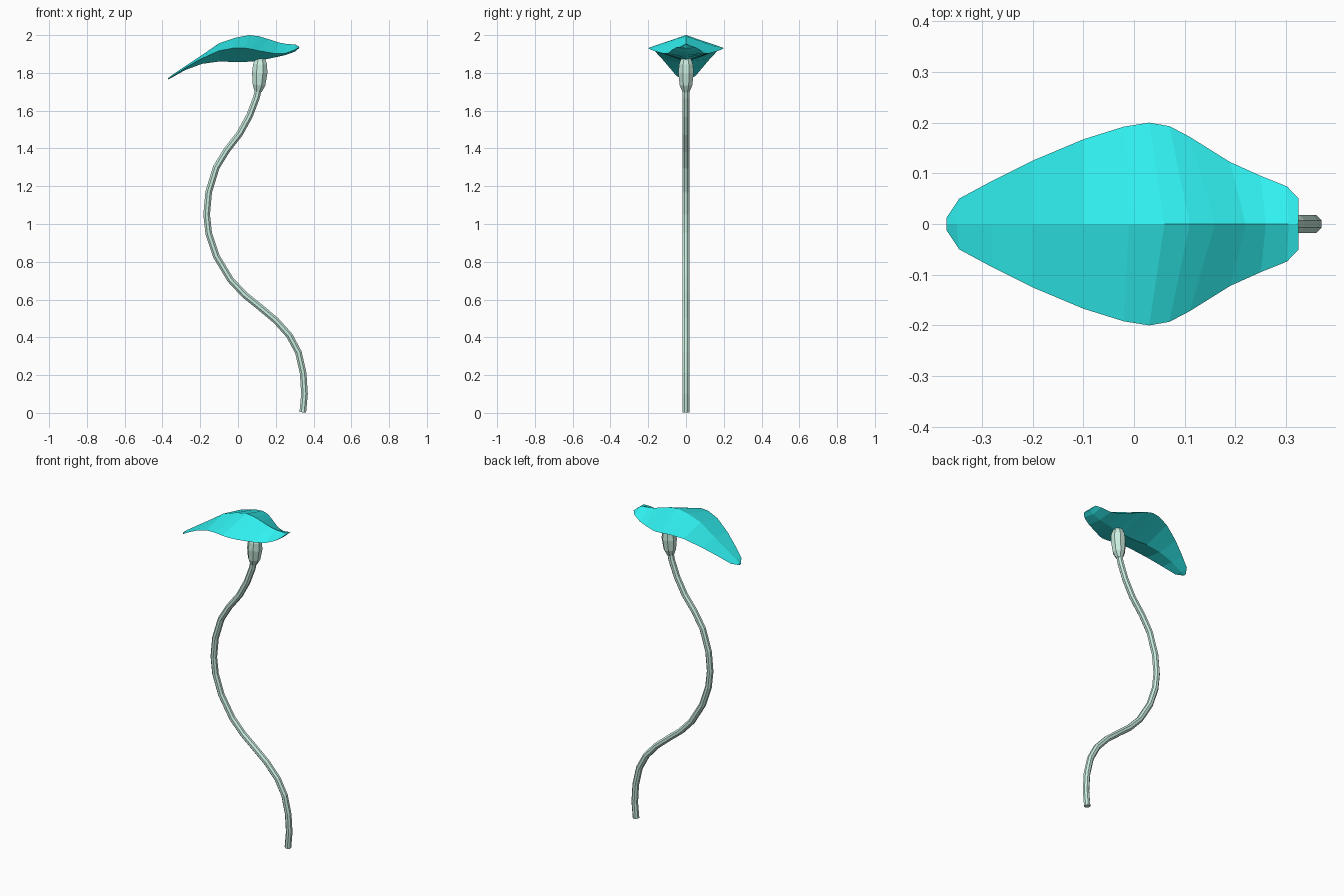
import bpy, bmesh, math
from mathutils import Vector


def material(name, color):
    m = bpy.data.materials.new(name)
    m.diffuse_color = (*color, 1)
    return m


def loft(name, rings, mat):
    """Skin a list of equal-sized vertex rings and cap both ends."""
    bm = bmesh.new()
    rows = [[bm.verts.new(p) for p in ring] for ring in rings]
    n = len(rows[0])
    for a, b in zip(rows, rows[1:]):
        for i in range(n):
            j = (i + 1) % n
            bm.faces.new((a[i], a[j], b[j], b[i]))
    bm.faces.new(rows[0])
    bm.faces.new(rows[-1])
    bmesh.ops.recalc_face_normals(bm, faces=bm.faces)
    me = bpy.data.meshes.new(name)
    bm.to_mesh(me)
    bm.free()
    ob = bpy.data.objects.new(name, me)
    bpy.context.collection.objects.link(ob)
    me.materials.append(mat)
    return ob


def tube_rings(path, sides=8):
    """Rings around an (x, z, radius) path lying in the y = 0 plane."""
    pts = [Vector((x, 0, z)) for x, z, r in path]
    rings = []
    for k, p in enumerate(pts):
        d = (pts[min(k + 1, len(pts) - 1)] - pts[max(k - 1, 0)]).normalized()
        u = Vector((d.z, 0, -d.x))
        r = path[k][2]
        ang = [2 * math.pi * (i + .5) / sides for i in range(sides)]
        rings.append([p + u * r * math.cos(a) + Vector((0, r * math.sin(a), 0)) for a in ang])
    return rings


green = material("pale_green", (0.60, 0.86, 0.75))
cyan = material("cyan", (0.03, 0.88, 0.88))

# Winding stem
stem = [(.343, .003), (.352, .10), (.345, .21), (.32, .32), (.272, .41), (.20, .49),
        (.11, .565), (.035, .625), (-.04, .705), (-.115, .83), (-.155, .95),
        (-.166, 1.05), (-.155, 1.17), (-.115, 1.30), (-.06, 1.39), (.01, 1.48),
        (.062, 1.575), (.098, 1.67), (.111, 1.73)]
loft("stem", tube_rings([(x, z, .019) for x, z in stem]), green)

# Bud under the cap
bud = [(.106, 1.70, .020), (.111, 1.735, .036), (.115, 1.80, .044),
       (.117, 1.845, .040), (.119, 1.89, .022)]
loft("bud", tube_rings(bud), green)

# Leaf-shaped cap: edge x, half width, edge z, ridge x, ridge z, keel x, keel z
sections = [
    (-.370, .012, 1.768, -.370, 1.772, -.370, 1.765),
    (-.345, .050, 1.783, -.350, 1.788, -.345, 1.778),
    (-.280, .085, 1.825, -.280, 1.835, -.280, 1.815),
    (-.200, .125, 1.872, -.200, 1.888, -.190, 1.848),
    (-.100, .167, 1.917, -.100, 1.957, -.095, 1.861),
    (-.020, .192, 1.932, -.010, 1.987, -.010, 1.857),
    (.030, .200, 1.932, .060, 2.000, .050, 1.859),
    (.070, .193, 1.926, .110, 1.994, .090, 1.862),
    (.110, .172, 1.917, .160, 1.979, .130, 1.868),
    (.190, .122, 1.903, .220, 1.960, .190, 1.881),
    (.250, .095, 1.903, .260, 1.953, .250, 1.894),
    (.302, .074, 1.922, .305, 1.950, .300, 1.912),
    (.325, .050, 1.936, .324, 1.938, .322, 1.930),
]
loft("leaf_cap", [[(tx, 0, tz), (x, w, z), (bx, 0, bz), (x, -w, z)]
                  for x, w, z, tx, tz, bx, bz in sections], cyan)
